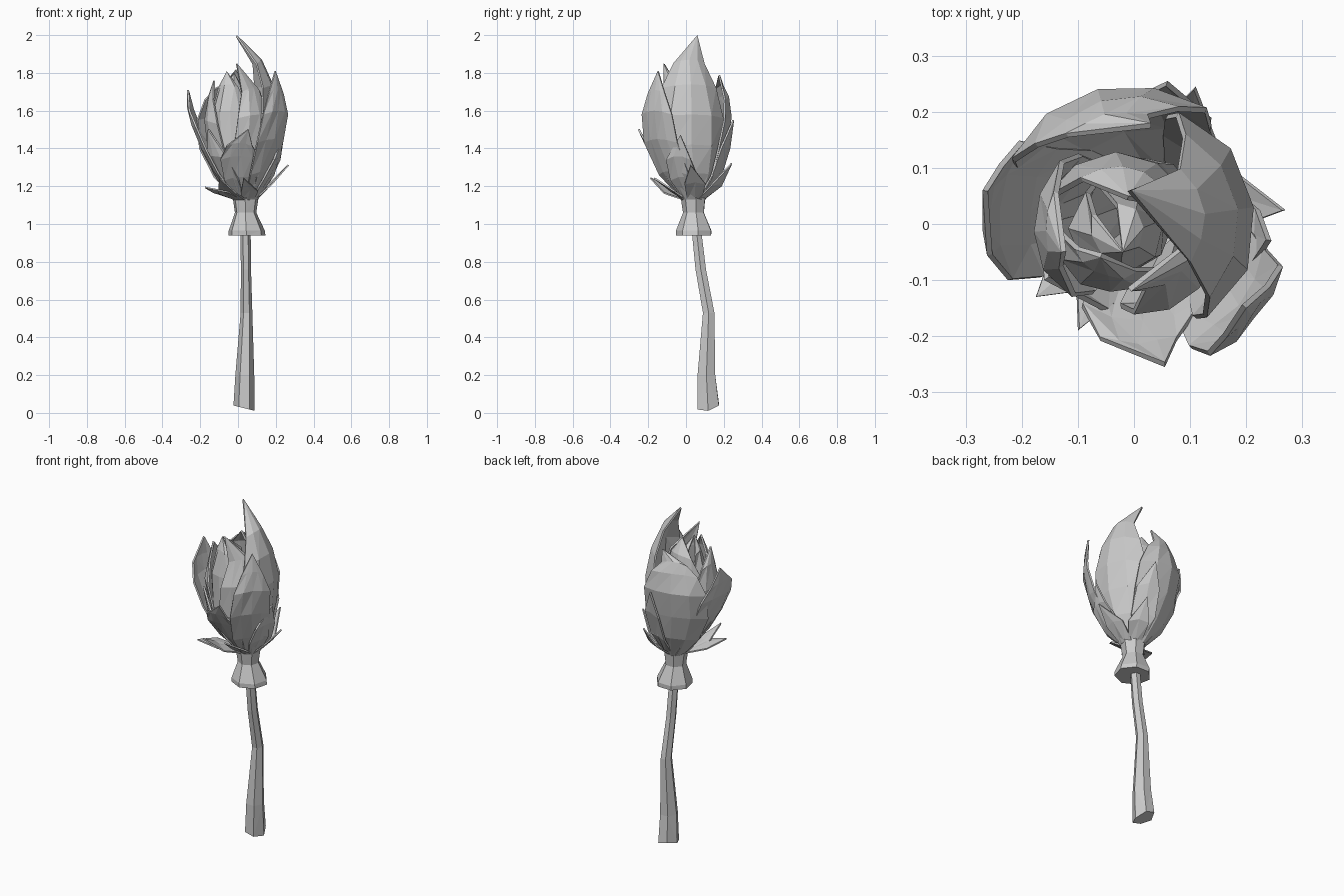
import bpy, random
from math import sin, cos, pi, radians

random.seed(4)


def make(name, verts, faces, thick=0):
    me = bpy.data.meshes.new(name)
    me.from_pydata(verts, [], faces)
    me.update()
    ob = bpy.data.objects.new(name, me)
    bpy.context.collection.objects.link(ob)
    if thick:
        m = ob.modifiers.new("thickness", "SOLIDIFY")
        m.thickness = thick
        m.offset = -1
    return ob


def tube(name, rings, n, turn=0.0):
    """Loft through rings of (x, y, z, rx, ry)."""
    verts, faces = [], []
    for x, y, z, rx, ry in rings:
        for i in range(n):
            a = 2 * pi * i / n + turn
            verts.append((x + rx * cos(a), y + ry * sin(a), z))
    for k in range(len(rings) - 1):
        for i in range(n):
            j = (i + 1) % n
            a, b, c, d = k * n + i, k * n + j, (k + 1) * n + j, (k + 1) * n + i
            faces += [(a, b, c), (a, c, d)] if i % 2 else [(a, b, d), (b, c, d)]
    faces.append(tuple(reversed(range(n))))
    faces.append(tuple(range(len(verts) - n, len(verts))))
    return make(name, verts, faces)


def petal(name, angle, rows, tip, axis=(0, 0), cols=4, thick=0.01, drop=0.02):
    """Curved shell; rows are (z, radius, half span in degrees), closed by a tip."""
    verts, faces = [], []
    for k, (z, r, half) in enumerate(rows):
        t = min(max((z - 1.13) / 0.3, 0), 1)
        cx, cy = (0.04 + (axis[0] - 0.04) * t, 0.04 + (axis[1] - 0.04) * t)
        for i in range(cols + 1):
            u = 2 * i / cols - 1
            a = radians(angle + u * half)
            rr = r + random.uniform(-.004, .004)
            dz = -drop * u * u if k else 0
            verts.append((cx + rr * cos(a), cy + rr * sin(a), z + dz))
    n = cols + 1
    for k in range(len(rows) - 1):
        for i in range(cols):
            a, b, c, d = k * n + i, k * n + i + 1, (k + 1) * n + i + 1, (k + 1) * n + i
            faces += [(a, b, c), (a, c, d)]
    verts.append(tip)
    top = (len(rows) - 1) * n
    faces += [(top + i, top + i + 1, len(verts) - 1) for i in range(cols)]
    return make(name, verts, faces, thick)


# Bent stem with a slanted foot
stem = tube("stem", [(.032, .117, .04, .056, .066), (.036, .108, .2, .05, .054),
                     (.045, .12, .53, .031, .035), (.042, .078, .76, .027, .032),
                     (.04, .055, .97, .027, .029)], 6)
for v in stem.data.vertices[:6]:
    v.co.z = max(.025 - .25 * (v.co.x - .032) + .6 * max(v.co.y - .14, 0), 0)

# Flared collar under the bud
tube("collar", [(.047, .045, .94, .1, .097), (.046, .045, .965, .098, .098),
                (.04, .042, 1.06, .058, .058), (.04, .04, 1.14, .07, .068)], 7, .2)

# Tight inner bud: overlapping wraps
core = (-.03, -.01)
petal("bud_core", -60, [(1.15, .05, 175), (1.4, .09, 175), (1.6, .085, 170),
                        (1.74, .05, 150)], (-.02, -.05, 1.8), core, 7)
petal("bud_wrap_front", -110, [(1.2, .08, 70), (1.4, .115, 75), (1.6, .115, 70),
                               (1.74, .085, 45)], (-.06, -.06, 1.81), core, 5)
petal("bud_wrap_back", 75, [(1.2, .09, 80), (1.4, .13, 85), (1.6, .14, 80),
                            (1.74, .11, 50)], (-.01, .05, 1.82), core, 5)
petal("bud_wrap_left", 185, [(1.18, .08, 55), (1.4, .145, 60), (1.55, .16, 50),
                             (1.68, .14, 30)], (-.13, -.05, 1.76), (-.02, 0), 4)
petal("bud_wrap_right", -45, [(1.18, .09, 50), (1.4, .16, 55), (1.58, .165, 45),
                              (1.72, .12, 35)], (-.005, -.12, 1.85), (0, 0), 4)

# Large outer petals
petal("tall_petal", 8, [(1.13, .06, 60), (1.27, .15, 68), (1.42, .205, 65),
                        (1.58, .215, 60), (1.74, .185, 52), (1.87, .125, 42)],
      (-.005, .06, 2.0))
petal("front_right_petal", -38, [(1.13, .065, 50), (1.28, .17, 36), (1.45, .242, 27),
                                 (1.6, .275, 22), (1.71, .265, 13)], (.2, -.15, 1.81))
petal("left_petal", 174, [(1.13, .065, 50), (1.28, .15, 42), (1.4, .2, 36),
                          (1.53, .25, 30), (1.62, .267, 18)], (-.27, .06, 1.71))
petal("back_petal", 105, [(1.13, .065, 65), (1.27, .16, 58), (1.42, .22, 53),
                          (1.57, .248, 47), (1.68, .225, 36), (1.74, .2, 22)],
      (.03, .18, 1.79))

# Short petals wrapping the lower cup
petal("low_front_petal", -88, [(1.13, .06, 55), (1.25, .135, 48), (1.36, .19, 35),
                               (1.43, .22, 18)], (.055, -.255, 1.5))
petal("low_left_petal", -145, [(1.13, .06, 50), (1.25, .13, 45), (1.36, .175, 35)],
      (-.16, -.1, 1.5))
petal("low_back_petal", 70, [(1.13, .06, 40), (1.27, .165, 24), (1.42, .235, 16)],
      (.06, .255, 1.55), cols=2)
petal("low_right_petal", -14, [(1.13, .06, 40), (1.25, .155, 30), (1.36, .22, 18)],
      (.245, -.03, 1.47), cols=3)

# Sepals spreading out from the collar: angle, blade height and radius, tip
for i, (ang, z, r, tip) in enumerate([
        (5, 1.22, .15, (.27, .025, 1.31)),
        (-130, 1.17, .16, (-.1, -.19, 1.24)),
        (-143, 1.175, .175, (-.175, -.13, 1.19)),
        (-78, 1.18, .12, (.03, -.17, 1.24)),
        (62, 1.21, .15, (.11, .245, 1.32))]):
    petal("sepal_%d" % (i + 1), ang, [(1.125, .055, 40), (z, r, 22)], tip,
          (.03, .03), 2, .008, .01)
